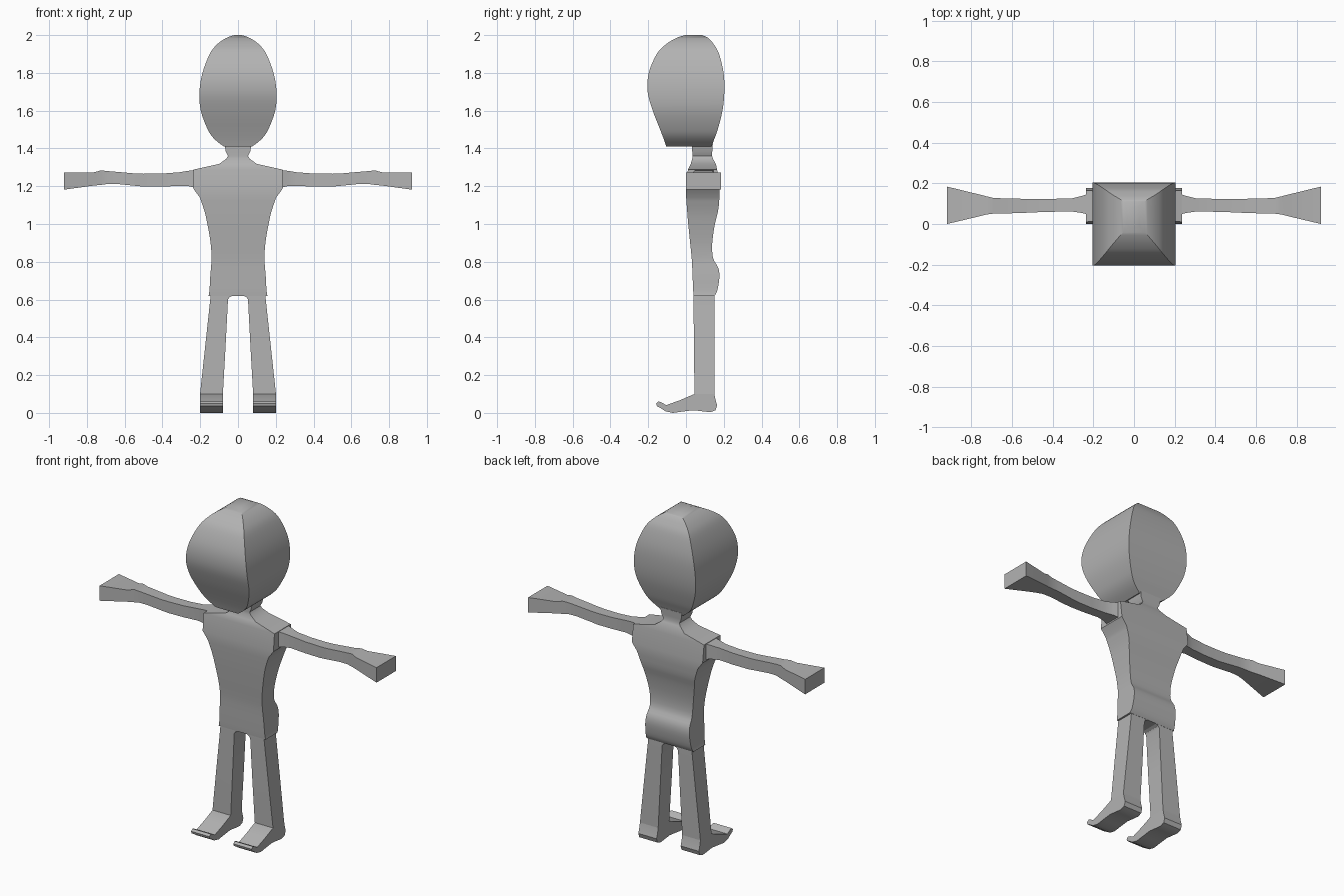
import bpy, bmesh, math
from mathutils import Vector

grey = bpy.data.materials.new("grey")
grey.diffuse_color = (0.45, 0.45, 0.45, 1)


def finish(name, bm):
    bmesh.ops.recalc_face_normals(bm, faces=bm.faces)
    me = bpy.data.meshes.new(name)
    bm.to_mesh(me)
    bm.free()
    me.materials.append(grey)
    ob = bpy.data.objects.new(name, me)
    bpy.context.collection.objects.link(ob)
    bpy.ops.object.select_all(action='DESELECT')
    ob.select_set(True)
    bpy.context.view_layer.objects.active = ob
    bpy.ops.object.shade_smooth_by_angle(angle=math.radians(32))
    return ob


def smooth(rows, steps=4):
    """Catmull-Rom resampling of section rows."""
    out = []
    rows = [Vector(r) for r in rows]
    for i in range(len(rows) - 1):
        a, b, c, d = rows[max(i - 1, 0)], rows[i], rows[i + 1], rows[min(i + 2, len(rows) - 1)]
        for k in range(steps):
            t = k / steps
            out.append(b + (c - a) * (t / 2) + (a * 2 - b * 5 + c * 4 - d) * (t * t / 2)
                       + (b * 3 - a - c * 3 + d) * (t ** 3 / 2))
    return out + [rows[-1]]


def loft(name, rows, place):
    """Stack rectangles (position, u0, u1, v0, v1) and skin them."""
    bm = bmesh.new()
    rings = [[bm.verts.new(place(p, u, v)) for u, v in ((u0, v0), (u1, v0), (u1, v1), (u0, v1))]
             for p, u0, u1, v0, v1 in rows]
    for a, b in zip(rings, rings[1:]):
        for i in range(4):
            j = (i + 1) % 4
            bm.faces.new((a[i], a[j], b[j], b[i]))
    bm.faces.new(rings[0])
    bm.faces.new(rings[-1])
    return finish(name, bm)


def upright(z, x, y):
    return (x, y, z)


# Head: height, half width, front, back
head = [(1.41, .075, -.105, .135), (1.45, .125, -.118, .15), (1.5, .16, -.137, .168),
        (1.6, .197, -.176, .193), (1.7, .204, -.203, .203), (1.8, .188, -.197, .199),
        (1.9, .15, -.155, .175), (1.95, .112, -.108, .148), (1.983, .066, -.055, .12),
        (2.0, .02, -.005, .085)]
loft("head", [(z, -w, w, a, b) for z, w, a, b in smooth(head)], upright)

# Torso with shoulders and neck
waist = [(.62, .156, .04, .152), (.65, .151, .038, .166), (.72, .147, .035, .177),
         (.77, .143, .033, .17), (.82, .14, .03, .143), (.9, .145, .022, .139),
         (1.0, .162, .012, .153), (1.07, .178, .006, .17), (1.14, .202, .001, .177)]
shoulders = [(1.185, .235, 0, .178), (1.288, .235, .01, .165), (1.318, .1, .025, .158),
             (1.345, .062, .033, .143), (1.36, .053, .034, .138), (1.385, .065, .033, .139),
             (1.425, .072, .032, .142)]
loft("torso", [(z, -w, w, a, b) for z, w, a, b in smooth(waist, 3) + shoulders], upright)

# Arms with flared hands: distance, front, back, bottom, top
arm = [(.22, .045, .15, 1.19, 1.287), (.26, .055, .137, 1.2, 1.282), (.31, .062, .125, 1.202, 1.274),
       (.4, .06, .124, 1.198, 1.267), (.5, .057, .124, 1.198, 1.266), (.55, .054, .124, 1.203, 1.268),
       (.64, .052, .126, 1.212, 1.276), (.69, .051, .128, 1.212, 1.28), (.725, .047, .136, 1.207, 1.284),
       (.76, .038, .145, 1.204, 1.274), (.92, 0, .184, 1.182, 1.272)]
# Legs: height, inner, outer, front, back
leg = [(.1, .08, .201, .045, .15), (.35, .066, .174, .042, .151),
       (.6, .053, .147, .04, .151), (.612, .046, .146, .04, .151), (.62, .03, .145, .04, .151)]
# Foot side outline (y, z)
foot = [(.15, .1), (.156, .07), (.165, .04), (.156, .014), (.13, .004), (.09, .008),
        (.04, .014), (-.02, .007), (-.07, 0), (-.11, .009), (-.135, .026), (-.154, .036),
        (-.158, .05), (-.145, .061), (-.125, .053), (-.105, .041), (-.03, .068), (.045, .1)]

for side, s in (("left", 1), ("right", -1)):
    loft(side + "_arm", arm, lambda x, y, z: (s * x, y, z))
    loft(side + "_leg", leg, lambda z, x, y: (s * x, y, z))
    bm = bmesh.new()
    inner, outer = ([bm.verts.new((s * x, y, z)) for y, z in foot] for x in (.08, .201))
    bm.faces.new(inner)
    bm.faces.new(outer)
    for i in range(len(foot)):
        j = (i + 1) % len(foot)
        bm.faces.new((inner[i], inner[j], outer[j], outer[i]))
    finish(side + "_foot", bm)
